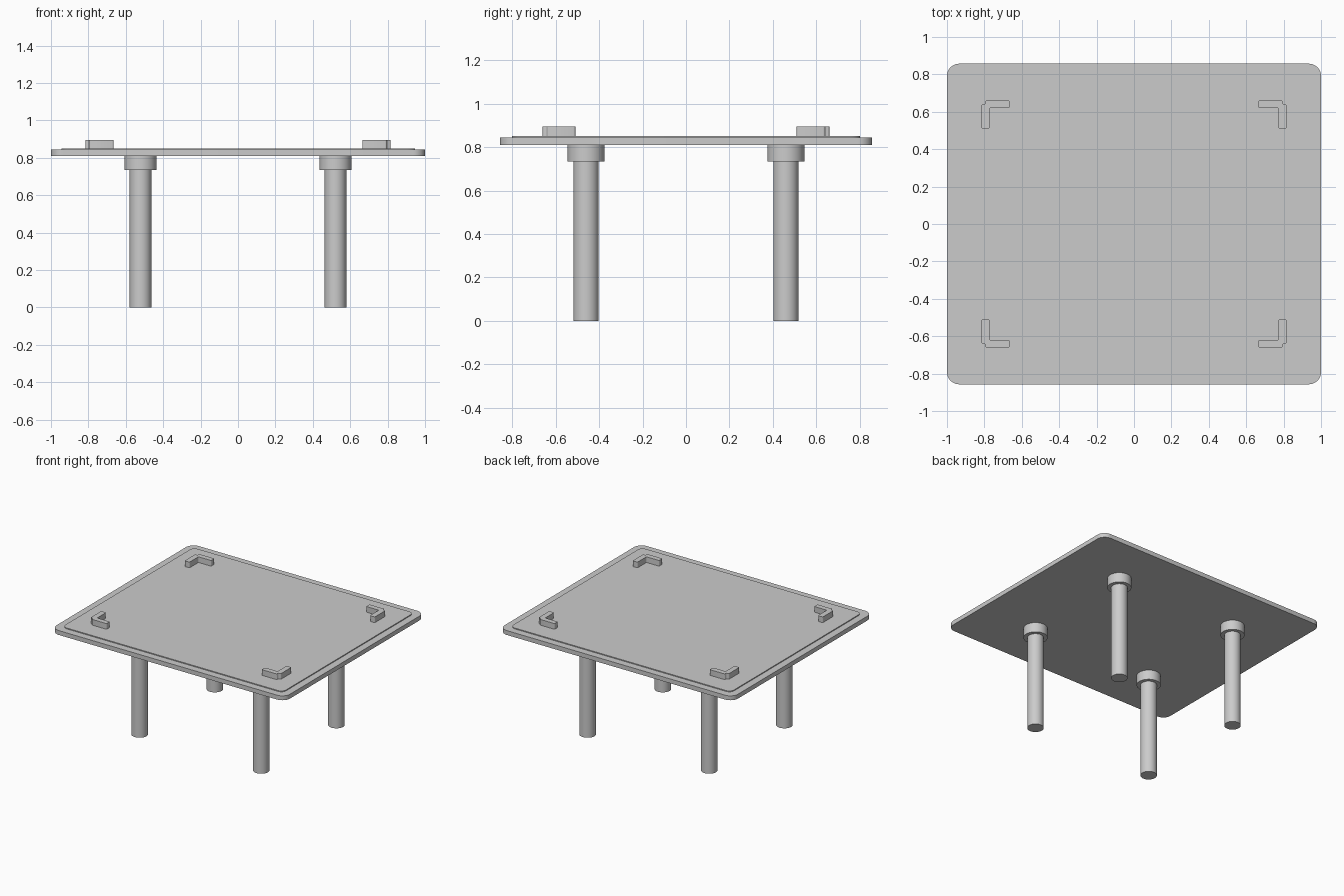
import bpy, bmesh
from math import radians

cube = bpy.data.objects.get("Cube")
if cube:
    bpy.data.objects.remove(cube, do_unlink=True)

grey = bpy.data.materials.new("plain grey")
grey.use_nodes = True
COLOR = (0.6, 0.6, 0.6, 1)
grey.diffuse_color = COLOR
grey.node_tree.nodes["Principled BSDF"].inputs["Base Color"].default_value = COLOR


def finish(bm, name):
    bmesh.ops.recalc_face_normals(bm, faces=bm.faces)
    mesh = bpy.data.meshes.new(name)
    bm.to_mesh(mesh)
    bm.free()
    obj = bpy.data.objects.new(name, mesh)
    bpy.context.collection.objects.link(obj)
    mesh.materials.append(grey)
    bpy.ops.object.select_all(action="DESELECT")
    obj.select_set(True)
    bpy.context.view_layer.objects.active = obj
    bpy.ops.object.shade_smooth_by_angle(angle=radians(35))
    return obj


def prism(name, outline, radius, z0, z1, segments):
    """Upright prism over an outline, with its vertical edges rounded."""
    bm = bmesh.new()
    base = bm.faces.new([bm.verts.new((x, y, z0)) for x, y in outline])
    top = bmesh.ops.extrude_face_region(bm, geom=[base])["geom"]
    verts = [v for v in top if isinstance(v, bmesh.types.BMVert)]
    bmesh.ops.translate(bm, verts=verts, vec=(0, 0, z1 - z0))
    upright = [e for e in bm.edges
               if abs(e.verts[0].co.z - e.verts[1].co.z) > 1e-5]
    bmesh.ops.bevel(bm, geom=upright, offset=radius, segments=segments,
                    profile=0.5, affect="EDGES")
    return finish(bm, name)


def rectangle(x, y):
    return [(-x, -y), (x, -y), (x, y), (-x, y)]


def cylinder(name, x, y, radius, z0, z1):
    bm = bmesh.new()
    bmesh.ops.create_cone(bm, cap_ends=True, segments=48, radius1=radius,
                          radius2=radius, depth=z1 - z0)
    bmesh.ops.translate(bm, verts=bm.verts, vec=(x, y, (z0 + z1) / 2))
    return finish(bm, name)


# Table top and its thin raised panel
prism("table_top", rectangle(1.0, 0.857), 0.065, 0.81, 0.844, 8)
prism("raised_panel", rectangle(0.945, 0.802), 0.04, 0.84, 0.851, 8)

# Corner bracket outline, with a small notch at the outer corner
bracket = [(0.815, 0.51), (0.815, 0.64), (0.795, 0.64), (0.795, 0.66),
           (0.665, 0.66), (0.665, 0.62), (0.773, 0.62), (0.773, 0.51)]

# One leg, collar and bracket in each corner
for side, sx in (("left", 1), ("right", -1)):
    for end, sy in (("front", -1), ("back", 1)):
        tag = end + "_" + side
        cylinder(tag + "_leg", sx * 0.521, sy * 0.46, 0.058, 0, 0.74)
        cylinder(tag + "_collar", sx * 0.521, sy * 0.46, 0.085, 0.735, 0.812)
        prism(tag + "_bracket", [(sx * x, sy * y) for x, y in bracket],
              0.008, 0.848, 0.895, 3)
